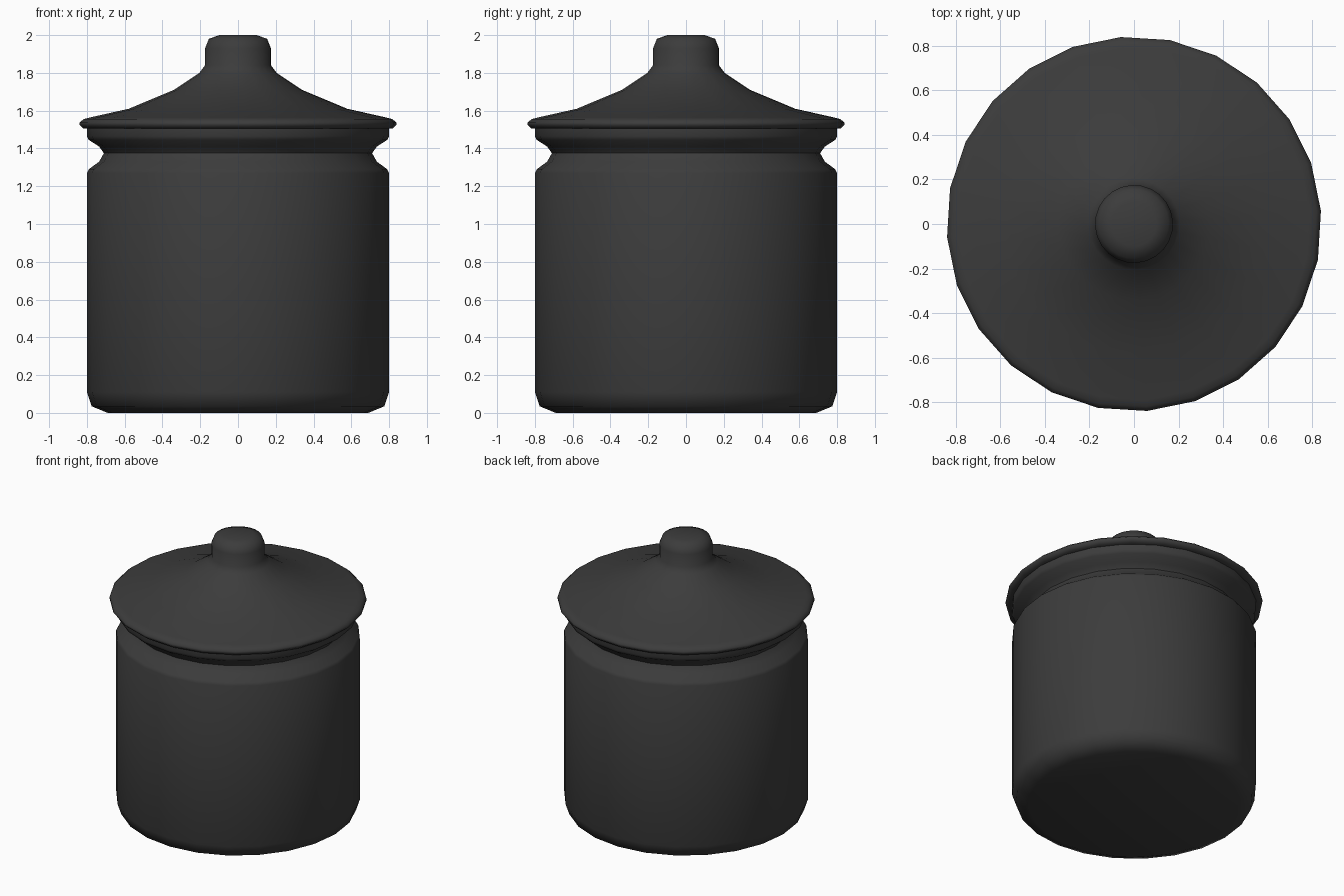
import bpy
import bmesh
import math

if "Cube" in bpy.data.objects:
    bpy.data.objects.remove(bpy.data.objects["Cube"], do_unlink=True)

SIDES = 24

charcoal = bpy.data.materials.new("charcoal")
charcoal.use_nodes = True
color = (0.045, 0.045, 0.045, 1)
charcoal.diffuse_color = color
charcoal.node_tree.nodes["Principled BSDF"].inputs["Base Color"].default_value = color


def lathe(name, profile, turn=0.0, sharp=40):
    """Revolve (radius, height) points, listed bottom to top, and cap both ends."""
    bm = bmesh.new()
    rings = []
    for r, z in profile:
        ring = []
        for i in range(SIDES):
            a = math.radians(turn) + math.tau * i / SIDES
            ring.append(bm.verts.new((r * math.cos(a), r * math.sin(a), z)))
        rings.append(ring)
    for low, high in zip(rings, rings[1:]):
        for i in range(SIDES):
            j = (i + 1) % SIDES
            bm.faces.new((low[i], low[j], high[j], high[i]))
    bm.faces.new(rings[0][::-1])
    bm.faces.new(rings[-1])
    mesh = bpy.data.meshes.new(name)
    bm.to_mesh(mesh)
    bm.free()
    mesh.materials.append(charcoal)
    obj = bpy.data.objects.new(name, mesh)
    bpy.context.collection.objects.link(obj)
    bpy.ops.object.select_all(action="DESELECT")
    obj.select_set(True)
    bpy.context.view_layer.objects.active = obj
    bpy.ops.object.shade_smooth_by_angle(angle=math.radians(sharp))
    return obj


# Jar: rounded foot, straight wall, pinched neck and flared mouth
lathe("jar_body", [
    (0.69, 0), (0.775, 0.035), (0.8, 0.11), (0.8, 1.27), (0.79, 1.29),
    (0.735, 1.33), (0.71, 1.375), (0.735, 1.41), (0.79, 1.445),
    (0.8, 1.465), (0.8, 1.51),
], sharp=60)

# Lid: rolled rim, sweeping cone and round knob
lathe("lid", [
    (0.78, 1.505), (0.82, 1.505), (0.84, 1.523), (0.84, 1.537), (0.82, 1.555),
    (0.79, 1.563), (0.58, 1.61), (0.34, 1.71), (0.205, 1.8), (0.175, 1.84),
    (0.175, 1.93), (0.155, 1.98), (0.1, 2),
], turn=4, sharp=60)
